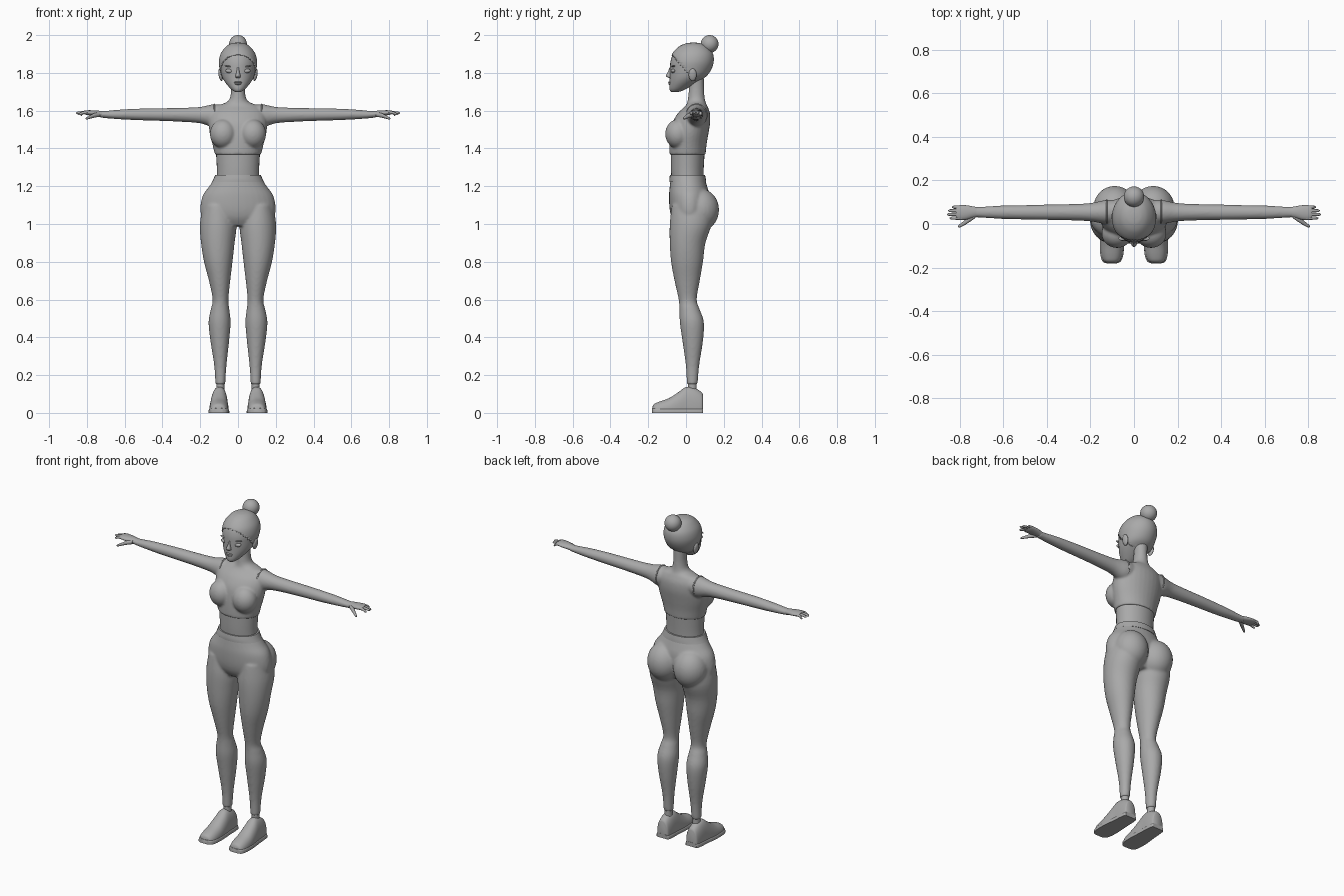
import bpy, bmesh, math
from mathutils import Matrix

grey = bpy.data.materials.new("plain grey")
grey.diffuse_color = (0.4, 0.4, 0.4, 1)


def catmull(p0, p1, p2, p3, t):
    return [0.5 * (2 * b + (c - a) * t + (2 * a - 5 * b + 4 * c - d) * t * t
                   + (3 * b - a - 3 * c + d) * t ** 3)
            for a, b, c, d in zip(p0, p1, p2, p3)]


def loft(bm, axis, rings, sx=1, p=2.0, seg=32, sub=4, floor=None):
    """Smooth skin over oval rings: (position, low_a, high_a, low_b, high_b)."""
    n, path = len(rings), []
    for i in range(n - 1):
        q = [rings[max(0, min(n - 1, i + k))] for k in (-1, 0, 1, 2)]
        path += [catmull(*q, s / sub) for s in range(sub)]
    path.append(rings[-1])
    loops = []
    for t, a0, a1, b0, b1 in path:
        loop = []
        for k in range(seg):
            u = 2 * math.pi * k / seg
            c, s = math.cos(u), math.sin(u)
            a = (a0 + a1) / 2 + (a1 - a0) / 2 * math.copysign(abs(c) ** (2 / p), c)
            b = (b0 + b1) / 2 + (b1 - b0) / 2 * math.copysign(abs(s) ** (2 / p), s)
            x, y, z = {"x": (t, a, b), "y": (a, t, b), "z": (a, b, t)}[axis]
            if floor is not None:
                z = max(z, floor)
            loop.append(bm.verts.new((x * sx, y, z)))
        loops.append(loop)
    for l0, l1 in zip(loops, loops[1:]):
        for k in range(seg):
            j = (k + 1) % seg
            bm.faces.new((l0[k], l0[j], l1[j], l1[k]))
    bm.faces.new(loops[0])
    bm.faces.new(loops[-1])


def ball(bm, c, r, tilt=0.0):
    m = Matrix.Translation(c) @ Matrix.Rotation(tilt, 4, 'Y') @ Matrix.Diagonal((*r, 1))
    bmesh.ops.create_uvsphere(bm, u_segments=28, v_segments=18, radius=1, matrix=m)


def finish(bm, name, voxel=None, keep=None, smooth=8):
    """Turn the bmesh into an object; voxel fuses its overlapping volumes."""
    bmesh.ops.recalc_face_normals(bm, faces=bm.faces)
    if keep:
        bmesh.ops.delete(bm, geom=[f for f in bm.faces if not keep(f.calc_center_median())],
                         context='FACES')
    me = bpy.data.meshes.new(name)
    bm.to_mesh(me)
    bm.free()
    me.materials.append(grey)
    ob = bpy.data.objects.new(name, me)
    bpy.context.collection.objects.link(ob)
    if voxel:
        rm = ob.modifiers.new("fuse", 'REMESH')
        rm.mode, rm.voxel_size, rm.use_smooth_shade = 'VOXEL', voxel, True
        sm = ob.modifiers.new("soften", 'SMOOTH')
        sm.factor, sm.iterations = 0.5, smooth
    else:
        bpy.ops.object.select_all(action='DESELECT')
        ob.select_set(True)
        bpy.context.view_layer.objects.active = ob
        bpy.ops.object.shade_smooth_by_angle(angle=math.radians(45))
    return ob


def sym(*rows):
    """Rings symmetric in x: (z, half_width, y_front, y_back)."""
    return [(z, -w, w, y0, y1) for z, w, y0, y1 in rows]


SIDES = (("left", 1), ("right", -1))

# Leggings: pelvis, buttocks and both legs in one skin
bm = bmesh.new()
loft(bm, "z", sym((0.99, .12, -.05, .09), (1.03, .185, -.075, .11), (1.08, .2, -.087, .125),
                  (1.15, .187, -.09, .125), (1.2, .152, -.086, .112), (1.25, .12, -.08, .095)))
for _, s in SIDES:
    ball(bm, (.088 * s, .076, 1.075), (.098, .099, .112))
    loft(bm, "z", [(1.1, .03, .185, -.075, .13), (1.0, .008, .202, -.086, .135),
                   (.9, .018, .196, -.086, .103), (.8, .029, .18, -.079, .09),
                   (.7, .041, .154, -.061, .073), (.6, .051, .134, -.039, .057),
                   (.55, .046, .144, -.035, .072), (.48, .039, .156, -.033, .095),
                   (.38, .047, .146, -.019, .09), (.25, .061, .126, -.001, .07),
                   (.15, .067, .12, .004, .062)], s)
finish(bm, "leggings", 0.007)

# Waistband
bm = bmesh.new()
loft(bm, "z", sym((1.222, .138, -.088, .107), (1.238, .13, -.088, .105), (1.26, .121, -.085, .101)))
finish(bm, "waistband")

# Bare midriff, tucked into band and top
bm = bmesh.new()
loft(bm, "z", sym((1.24, .112, -.077, .092), (1.3, .112, -.08, .094), (1.4, .118, -.08, .1)))
finish(bm, "midriff")

# Upper body: chest, bust, neck and arms in one skin
bm = bmesh.new()
loft(bm, "z", sym((1.368, .123, -.089, .104), (1.42, .135, -.088, .109), (1.48, .15, -.083, .119),
                  (1.54, .155, -.07, .128), (1.59, .147, -.04, .126), (1.625, .112, -.003, .113),
                  (1.65, .053, .008, .102), (1.7, .037, .014, .096), (1.78, .037, .02, .095)))
for _, s in SIDES:
    ball(bm, (.078 * s, -.043, 1.477), (.071, .067, .077))
    loft(bm, "x", [(.08, .0, .11, 1.53, 1.63), (.13, .0, .11, 1.513, 1.634),
                   (.2, .012, .096, 1.533, 1.62), (.3, .017, .091, 1.541, 1.615),
                   (.42, .019, .089, 1.546, 1.613), (.52, .021, .086, 1.549, 1.611),
                   (.62, .024, .084, 1.554, 1.606), (.7, .029, .079, 1.56, 1.599),
                   (.735, .03, .079, 1.565, 1.599)], s)
finish(bm, "upper_body", 0.006)

for side, s in SIDES:
    # Hand: palm, four fingers, thumb
    bm = bmesh.new()
    loft(bm, "x", [(.715, .032, .077, 1.565, 1.597), (.74, .028, .081, 1.569, 1.6),
                   (.77, .02, .086, 1.573, 1.602), (.8, .018, .086, 1.577, 1.602),
                   (.815, .025, .079, 1.582, 1.6)], s, seg=20)
    for y, tip, drop in ((.027, .845, .01), (.044, .857, .004), (.061, .852, .006), (.077, .835, .014)):
        loft(bm, "x", [(x, y - r, y + r, z - r, z + r) for x, r, z in (
            (.79, .008, 1.59), (.82, .0075, 1.592 - drop * .3),
            (tip - .008, .0065, 1.592 - drop), (tip, .002, 1.591 - drop))], s, seg=10, sub=3)
    loft(bm, "x", [(.73, .025, .05, 1.568, 1.592), (.76, .005, .03, 1.563, 1.587),
                   (.785, -.01, .01, 1.557, 1.574), (.8, -.016, -.002, 1.553, 1.566),
                   (.807, -.013, -.009, 1.556, 1.56)], s, seg=12)
    finish(bm, side + "_hand")

    # Armhole trim of the top
    bm = bmesh.new()
    loft(bm, "x", [(.121, .0, .112, 1.52, 1.634), (.125, -.002, .114, 1.516, 1.638),
                   (.129, .0, .112, 1.518, 1.634)], s)
    finish(bm, side + "_armhole_trim")

    # Ankle
    bm = bmesh.new()
    loft(bm, "z", [(.17, .072, .115, .01, .057), (.12, .072, .115, .01, .057),
                   (.07, .07, .117, .005, .06)], s, seg=20)
    finish(bm, side + "_ankle")

    # Shoe upper and sole
    upper = [(-.179, .085, .12, -.02, .025), (-.17, .065, .14, -.03, .046),
             (-.14, .053, .15, -.04, .06), (-.09, .05, .152, -.05, .078),
             (-.04, .052, .148, -.06, .11), (0, .055, .143, -.07, .137),
             (.045, .056, .14, -.07, .132), (.08, .06, .135, -.06, .112), (.089, .066, .129, -.05, .1)]
    bm = bmesh.new()
    loft(bm, "y", upper, s, p=2.3, floor=0.0)
    finish(bm, side + "_shoe")
    bm = bmesh.new()
    loft(bm, "y", [(y * 1.01, a - .004, b + .004, -.025, .025) for y, a, b, _, _ in upper],
         s, p=5, floor=0.0)
    finish(bm, side + "_sole")

# Head
head = [(1.698, .012, -.075, -.045), (1.705, .026, -.084, -.02), (1.72, .043, -.088, .01),
        (1.75, .068, -.087, .06), (1.78, .085, -.086, .105), (1.82, .094, -.085, .132),
        (1.86, .097, -.082, .143), (1.9, .087, -.068, .138), (1.935, .061, -.035, .112),
        (1.952, .034, .0, .08), (1.957, .008, .03, .05)]
bm = bmesh.new()
loft(bm, "z", sym(*head))
finish(bm, "head")

# Swept back hair, cut along a slanted hairline
bm = bmesh.new()
loft(bm, "z", sym(*[(z + .003, w + .004, a - .004, b + .004) for z, w, a, b in head]), seg=48, sub=8)
hair = finish(bm, "hair", keep=lambda c: c.z > 1.89 - (c.y + .07) * 1.09)
rim = hair.modifiers.new("rim", 'SOLIDIFY')
rim.thickness, rim.offset = 0.005, -1

# Hair bun
bm = bmesh.new()
ball(bm, (0, .125, 1.953), (.047, .047, .047))
finish(bm, "hair_bun")

# Nose
bm = bmesh.new()
loft(bm, "z", sym((1.828, .006, -.088, -.07), (1.805, .008, -.096, -.07), (1.787, .013, -.106, -.07),
                  (1.778, .014, -.1, -.07), (1.773, .008, -.09, -.07)), seg=16)
finish(bm, "nose")

# Lips
bm = bmesh.new()
ball(bm, (0, -.083, 1.75), (.021, .012, .005))
ball(bm, (0, -.083, 1.742), (.018, .011, .006))
finish(bm, "lips")

# Eyes, brows and ears
for name, c, r, tilt in (("eye", (.045, -.067, 1.81), (.022, .012, .011), -.1),
                         ("brow", (.045, -.066, 1.834), (.027, .011, .004), -.15),
                         ("ear", (.092, .035, 1.79), (.011, .021, .033), .15)):
    for side, s in SIDES:
        bm = bmesh.new()
        ball(bm, (c[0] * s, c[1], c[2]), r, tilt * s)
        finish(bm, side + "_" + name)
